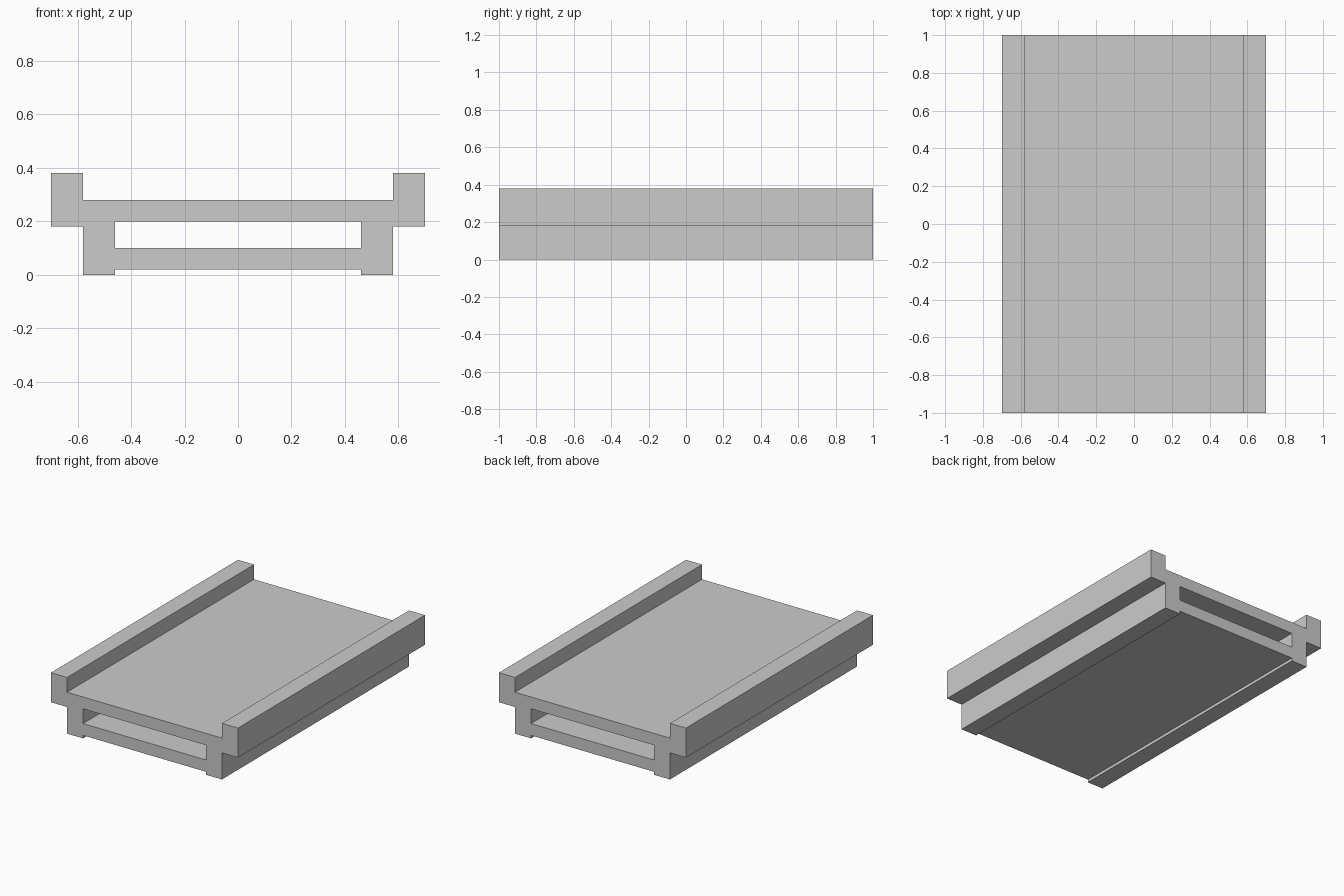
import bpy, bmesh

if "Cube" in bpy.data.objects:
    bpy.data.objects.remove(bpy.data.objects["Cube"])

# Right half of the channel cross-section (x, z): deck, side rail, foot, lower plate
HALF = [(0, .28), (.58, .28), (.58, .38), (.70, .38), (.70, .18), (.58, .18),
        (.58, 0), (.46, 0), (.46, .02), (0, .02), (0, .10), (.46, .10),
        (.46, .20), (0, .20)]
LENGTH = 2.0


def extruded_half(name, profile, length):
    bm = bmesh.new()
    face = bm.faces.new([bm.verts.new((x, -length / 2, z)) for x, z in profile])
    ext = bmesh.ops.extrude_face_region(bm, geom=[face], use_keep_orig=True)
    verts = [v for v in ext["geom"] if isinstance(v, bmesh.types.BMVert)]
    bmesh.ops.translate(bm, verts=verts, vec=(0, length, 0))
    bmesh.ops.recalc_face_normals(bm, faces=bm.faces)
    # Open the centre plane so the mirrored halves join into one solid
    seam = [f for f in bm.faces if all(abs(v.co.x) < 1e-5 for v in f.verts)]
    bmesh.ops.delete(bm, geom=seam, context='FACES_ONLY')
    mesh = bpy.data.meshes.new(name)
    bm.to_mesh(mesh)
    bm.free()
    obj = bpy.data.objects.new(name, mesh)
    bpy.context.collection.objects.link(obj)
    return obj


# Railed double-deck channel, mirrored across x
channel = extruded_half("railed_channel", HALF, LENGTH)
mirror = channel.modifiers.new("mirror", 'MIRROR')
mirror.use_axis = (True, False, False)
mirror.use_clip = True
